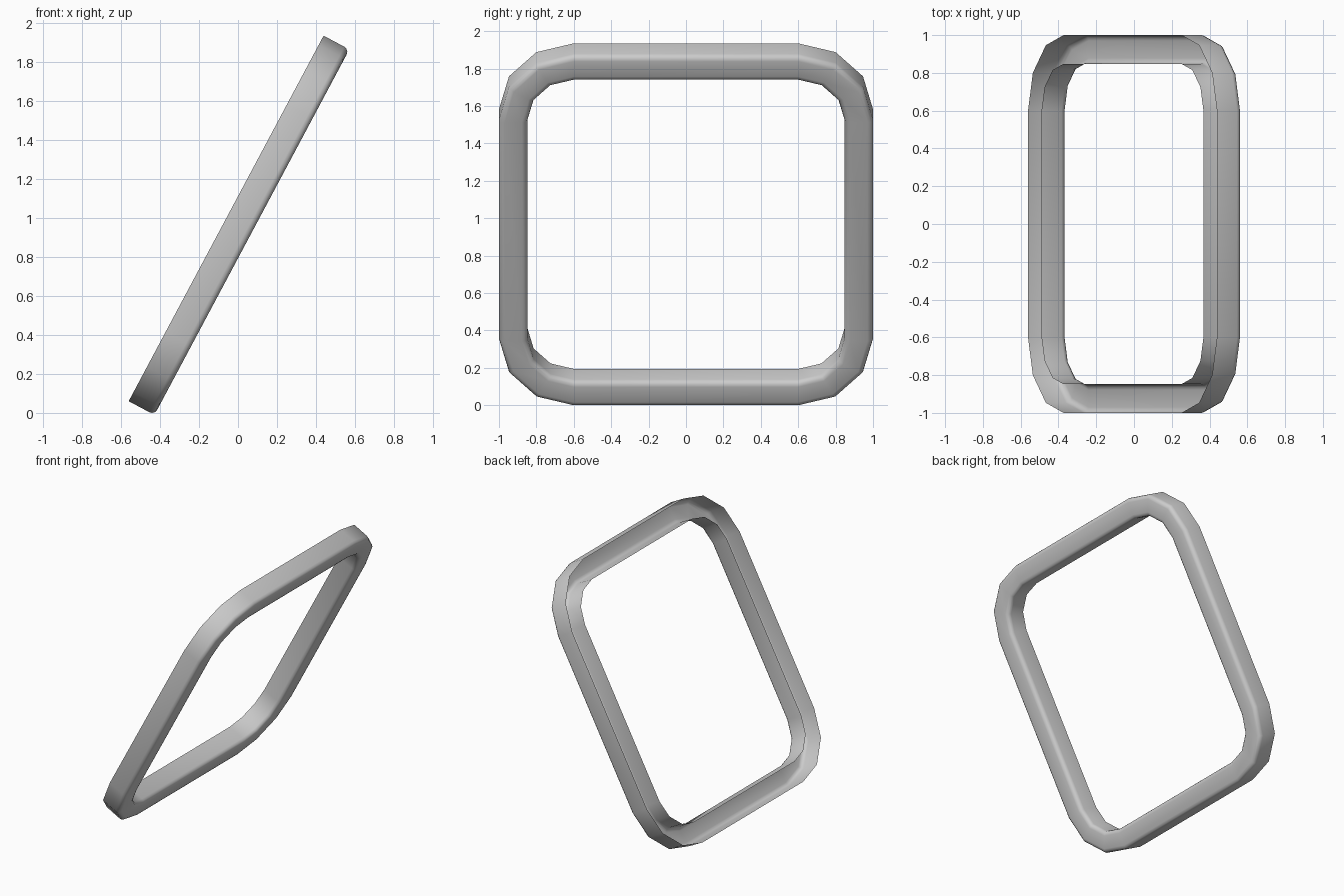
import bpy, bmesh
from math import sin, cos, pi, atan2
from mathutils import Matrix, Vector

if "Cube" in bpy.data.objects:
    bpy.data.objects.remove(bpy.data.objects["Cube"])

HALF_W, HALF_L = 1.0, 1.0625      # outer half size across (y) and along the slope
RADIUS, CORNER_SEGS = 0.4, 3
WIDTH, DEPTH, BEVEL, BEVEL_SEGS = 0.152, 0.15, 0.03, 3
TILT = atan2(1.875, 1.0)

# U-shaped channel profile: (inset from outer edge, depth), open at the back
profile = [(0, 0)]
for i in range(BEVEL_SEGS + 1):
    a = pi / 2 * i / BEVEL_SEGS
    profile.append((BEVEL - BEVEL * cos(a), DEPTH - BEVEL + BEVEL * sin(a)))
profile += [(WIDTH - s, d) for s, d in reversed(profile)]

# Axes of the leaning frame: along the slope, across, and through the depth
along = Vector((cos(TILT), 0, sin(TILT)))
across = Vector((0, 1, 0))
through = Vector((sin(TILT), 0, -cos(TILT)))


def rounded_loop(inset):
    """Rounded rectangle points (across, along) with concentric corners."""
    r = RADIUS - inset
    cx, cy = HALF_W - RADIUS, HALF_L - RADIUS
    pts = []
    for q, (sx, sy) in enumerate([(1, 1), (-1, 1), (-1, -1), (1, -1)]):
        for i in range(CORNER_SEGS + 1):
            a = pi / 2 * (q + i / CORNER_SEGS)
            pts.append((sx * cx + r * cos(a), sy * cy + r * sin(a)))
    return pts


# Sweep the profile round the loop
bm = bmesh.new()
loops = [[bm.verts.new(across * x + along * y + through * d) for x, y in rounded_loop(s)]
         for s, d in profile]
for a, b in zip(loops, loops[1:]):
    n = len(a)
    for i in range(n):
        j = (i + 1) % n
        f = bm.faces.new((a[i], a[j], b[j], b[i]))
        f.smooth = True
# Make the outer wall face outwards
bm.normal_update()
probe = min(bm.faces, key=lambda f: -abs(f.calc_center_median().y))
if probe.normal.y * probe.calc_center_median().y < 0:
    bmesh.ops.reverse_faces(bm, faces=bm.faces[:])

# Centre on x and stand on the ground
xs = [v.co.x for v in bm.verts]
shift = Vector((-(min(xs) + max(xs)) / 2, 0, -min(v.co.z for v in bm.verts)))
bmesh.ops.translate(bm, verts=bm.verts[:], vec=shift)

mesh = bpy.data.meshes.new("tilted_frame")
bm.to_mesh(mesh)
bm.free()
frame = bpy.data.objects.new("tilted_frame", mesh)
bpy.context.collection.objects.link(frame)
